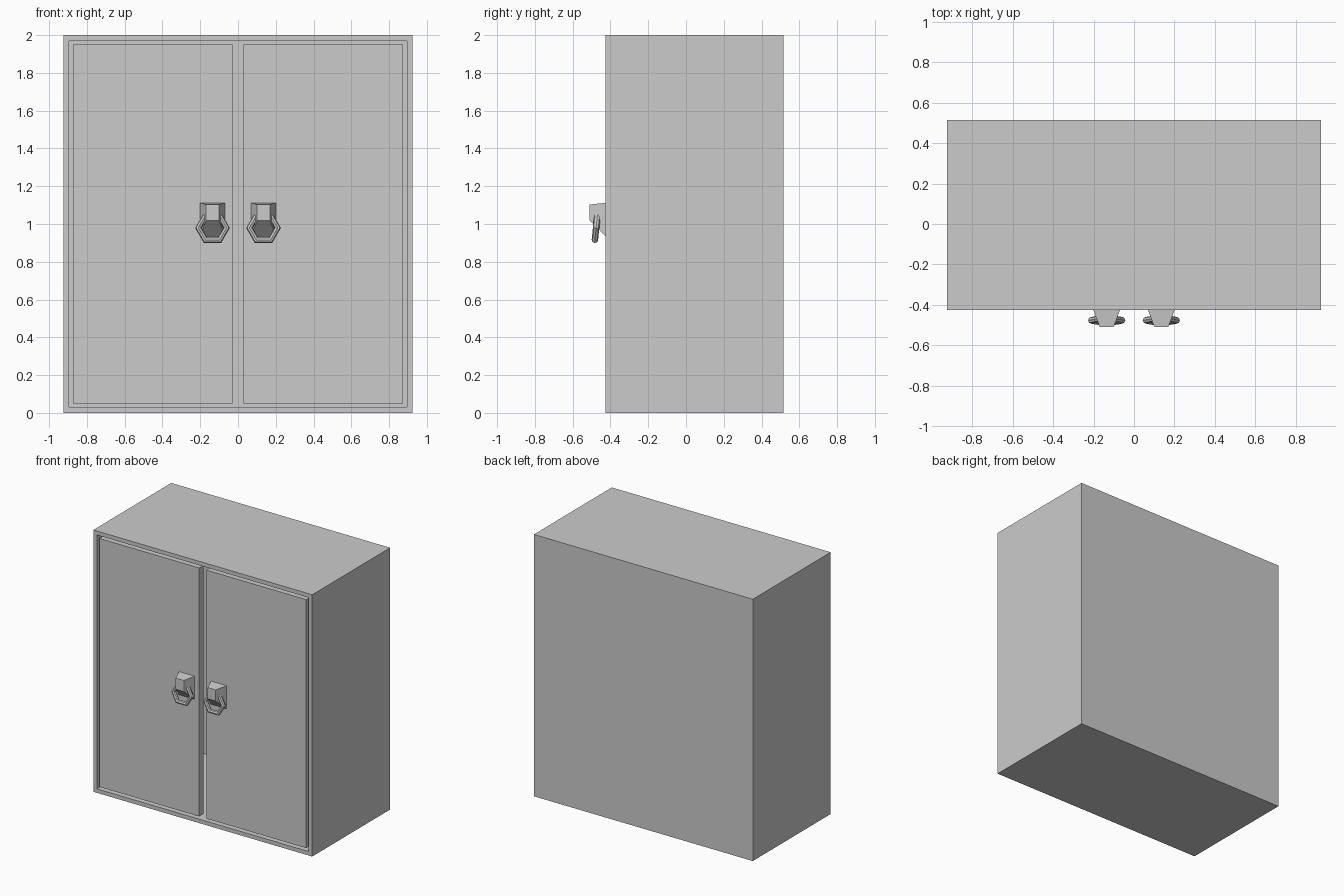
import bpy, bmesh, math

if "Cube" in bpy.data.objects:
    bpy.data.objects.remove(bpy.data.objects["Cube"])

W, FRONT, BACK, H = 0.925, -0.425, 0.515, 2.0   # half width, front y, back y, height
WALL, GAP, SLOT, DOOR = 0.043, 0.008, 0.03, 0.05


def finish(bm, name):
    bmesh.ops.recalc_face_normals(bm, faces=bm.faces)
    mesh = bpy.data.meshes.new(name)
    bm.to_mesh(mesh)
    bm.free()
    obj = bpy.data.objects.new(name, mesh)
    bpy.context.collection.objects.link(obj)
    return obj


def box(bm, x0, x1, y0, y1, z0, z1):
    verts = bmesh.ops.create_cube(bm, size=1)["verts"]
    for v in verts:
        v.co = (x1 if v.co.x > 0 else x0,
                y1 if v.co.y > 0 else y0,
                z1 if v.co.z > 0 else z0)
    return verts


# Hollow carcass: inset the front face and push it back to the rear panel
bm = bmesh.new()
box(bm, -W, W, FRONT, BACK, 0, H)
bm.normal_update()
front = min(bm.faces, key=lambda f: f.calc_center_median().y)
bmesh.ops.inset_region(bm, faces=[front], thickness=WALL)
cavity = bmesh.ops.extrude_face_region(bm, geom=[front])["geom"]
for v in cavity:
    if isinstance(v, bmesh.types.BMVert):
        v.co.y = BACK - WALL
if front.is_valid:
    bmesh.ops.delete(bm, geom=[front], context="FACES_ONLY")
finish(bm, "cabinet_body")

for side, label in ((-1, "left"), (1, "right")):
    # Door panel, flush with the frame
    bm = bmesh.new()
    xs = sorted((side * SLOT, side * (W - WALL - GAP)))
    box(bm, xs[0], xs[1], FRONT, FRONT + DOOR, WALL + GAP, H - WALL - GAP)
    finish(bm, label + "_door")

    # Tapered handle mount with a sloping underside
    cx = side * 0.135
    bm = bmesh.new()
    for v in box(bm, -1, 1, FRONT - 0.085, FRONT, 0, 1):
        rear = v.co.y > FRONT - 0.04
        v.co.x = cx + v.co.x * (0.066 if rear else 0.034)
        if v.co.z > 0.5:
            v.co.z = 1.112 if rear else 1.103
        else:
            v.co.z = 0.935 if rear else 1.018
    finish(bm, label + "_handle_mount")

    # Hexagonal pull ring, leaning slightly away from the door
    bpy.ops.mesh.primitive_torus_add(
        major_segments=6, minor_segments=8, major_radius=0.075, minor_radius=0.017,
        location=(cx, -0.476, 0.979), rotation=(math.pi / 2 - 0.1, 0, 0))
    bpy.context.object.name = label + "_pull_ring"
